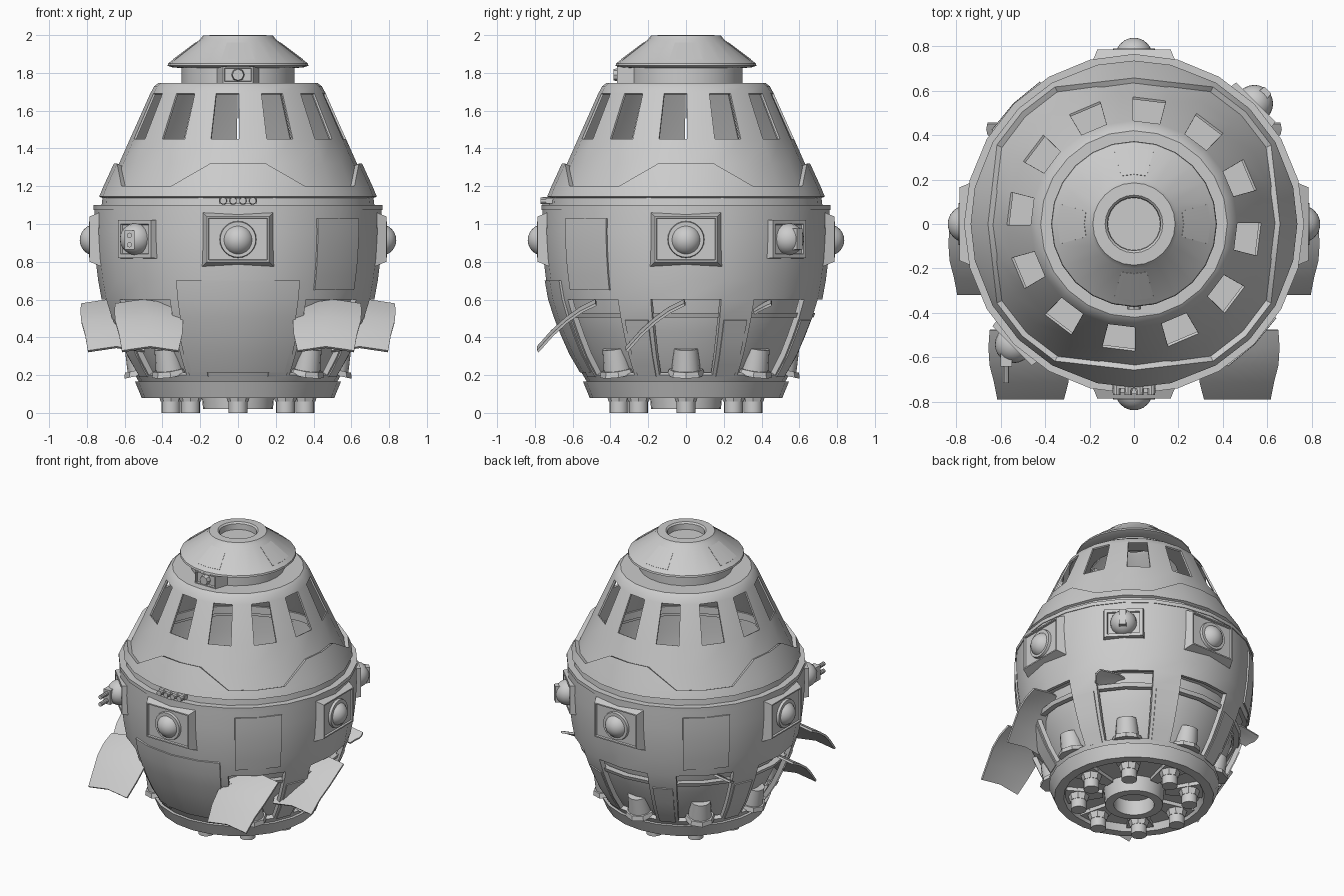
import bpy, bmesh
from math import radians, sin, cos
from mathutils import Matrix, Vector

if "Cube" in bpy.data.objects:
    bpy.data.objects.remove(bpy.data.objects["Cube"])


def finish(name, bm, thick=0, recalc=True, smooth=True):
    bmesh.ops.remove_doubles(bm, verts=bm.verts, dist=1e-5)
    if recalc:
        bmesh.ops.recalc_face_normals(bm, faces=bm.faces)
    me = bpy.data.meshes.new(name)
    bm.to_mesh(me)
    bm.free()
    ob = bpy.data.objects.new(name, me)
    bpy.context.collection.objects.link(ob)
    bpy.ops.object.select_all(action='DESELECT')
    ob.select_set(True)
    bpy.context.view_layer.objects.active = ob
    if thick:
        m = ob.modifiers.new("Thickness", 'SOLIDIFY')
        m.thickness, m.offset = thick, -1
        bpy.ops.object.modifier_apply(modifier=m.name)
    if smooth:
        bpy.ops.object.shade_smooth_by_angle(angle=radians(28))
    return ob


FULL = [15 * i for i in range(25)]


def ring(name, rows, angs=FULL, thick=0, skip=None):
    """Sweep an (r, z) profile round z; angle 0 is the front. rows may be a function of angle."""
    bm = bmesh.new()
    cols = []
    for a in angs:
        prof = rows(a) if callable(rows) else rows
        t = radians(a)
        cols.append([bm.verts.new((r * sin(t), -r * cos(t), z)) for r, z in prof])
    for i in range(len(angs) - 1):
        for j in range(len(cols[0]) - 1):
            if skip and skip(i, j):
                continue
            c, d = cols[i], cols[i + 1]
            bm.faces.new((c[j], d[j], d[j + 1], c[j + 1]))
    bmesh.ops.delete(bm, geom=[v for v in bm.verts if not v.link_faces], context='VERTS')
    return finish(name, bm, thick, recalc=not thick)


def at(a, r, z):
    """Local frame on the hull: x sideways, -y outward, z up."""
    return Matrix.Rotation(radians(a), 4, 'Z') @ Matrix.Translation((0, -r, z))


OUT = Matrix.Rotation(radians(90), 4, 'X')  # turns a z axis outward


def cyl(name, m, r1, r2, h, n=16):
    bm = bmesh.new()
    bmesh.ops.create_cone(bm, cap_ends=True, segments=n, radius1=r1, radius2=r2, depth=h, matrix=m)
    return finish(name, bm)


def ball(name, m, r):
    bm = bmesh.new()
    bmesh.ops.create_uvsphere(bm, u_segments=20, v_segments=12, radius=r, matrix=m @ OUT)
    return finish(name, bm)


def block(name, m, y0, w0, h0, y1, w1, h1, inset=0):
    """Tapered block from y0 (half sizes w0, h0) outward to y1 (w1, h1)."""
    bm = bmesh.new()
    vs = [[bm.verts.new(m @ Vector((sx * w, -y, sz * h))) for sx, sz in ((-1, -1), (1, -1), (1, 1), (-1, 1))]
          for y, w, h in ((y0, w0, h0), (y1, w1, h1))]
    bm.faces.new(vs[0])
    front = bm.faces.new(vs[1])
    for i in range(4):
        k = (i + 1) % 4
        bm.faces.new((vs[0][i], vs[0][k], vs[1][k], vs[1][i]))
    bmesh.ops.recalc_face_normals(bm, faces=bm.faces)
    if inset:
        bmesh.ops.inset_region(bm, faces=[front], thickness=inset, depth=0)
        bmesh.ops.inset_region(bm, faces=[front], thickness=0.004, depth=-0.012)
    return finish(name, bm, smooth=False)


# Lower hull with open bays every 45 degrees (front one closed)
HULL = [(.525, .165), (.545, .2), (.605, .3), (.65, .4), (.69, .5), (.722, .6),
        (.74, .7), (.755, .82), (.762, .95), (.76, 1.085)]
ring("lower_hull", HULL, thick=.03,
     skip=lambda i, j: i % 3 != 1 and 0 < i < 23 and 1 <= j <= 4)
ring("bay_core", [(.46, .16), (.5, .22), (.55, .32), (.6, .43), (.63, .52), (.65, .62), (.72, .635), (0, .635)])
ring("bay_rail", [(.64, .505), (.675, .505), (.685, .53), (.64, .53), (.64, .505)])


def hull_r(z):
    for (r0, z0), (r1, z1) in zip(HULL, HULL[1:]):
        if z <= z1:
            return r0 + (r1 - r0) * (z - z0) / (z1 - z0)
    return HULL[-1][0]


def plate(name, a, half, z0, z1, lift, thick):
    rows = [(hull_r(z) + lift, z) for z in [z0 + (z1 - z0) * k / 5 for k in range(6)]]
    # same facet breaks as the hull, so the plate lies evenly on it
    breaks = sorted({a - half, a + half} | {b for b in range(-45, 361, 15) if abs(b - a) < half})
    return ring(name, rows, breaks, thick)


plate("front_door", 0, 26, .215, .7, .008, .012)
for a in (45, 225):
    plate("side_panel", a, 11.5, .65, 1.03, .006, .012)
for k in range(8):
    plate("rib_panel", 22.5 + 45 * k, 5.5, .19, .49, .005, .01)

# Base ring, plate, centre tube and feet
ring("base_ring", [(0, .125), (.43, .125), (.45, .08), (.51, .08), (.545, .165), (.45, .17), (0, .17)])
ring("centre_tube", [(.13, .13), (.13, .02), (.185, .02), (.195, .13), (.13, .13)])
for k in range(8):
    a = 45 * k
    cyl("foot_nozzle", at(a, .355, .035), .05, .05, .07)
    cyl("foot_collar", at(a, .355, .095), .055, .075, .07, 8)
    block("foot_bracket", at(a, 0, .115), .2, .03, .015, .44, .09, .015)
    # Tilted thruster in each open bay
    if k:
        t = at(a, .52, .275) @ Matrix.Rotation(radians(12), 4, 'X')
        cyl("bay_thruster", t, .078, .065, .14)
        cyl("thruster_flange", t @ Matrix.Translation((0, 0, -.06)), .1, .09, .03, 8)

# Waist bands
ring("waist_ring", [(.7, 1.075), (.765, 1.075), (.765, 1.1), (.7, 1.1), (.7, 1.075)])
ring("waist_band", [(.68, 1.1), (.722, 1.1), (.716, 1.15), (.68, 1.15), (.68, 1.1)])
block("lamp_bar", at(0, 0, 1.123), .68, .1, .014, .74, .1, .014)
for k in range(4):
    cyl("lamp", at(0, .745, 1.123) @ Matrix.Translation((-.078 + .052 * k, 0, 0)) @ OUT, .021, .018, .05, 10)

# Upper hull with twelve windows
ring("upper_hull", [(.715, 1.13), (.682, 1.2), (.63, 1.32), (.572, 1.45), (.465, 1.69), (.443, 1.73),
                    (.42, 1.747), (.28, 1.747)], [15.5 + a for a in FULL], .012,
     skip=lambda i, j: i % 2 == 0 and j == 3)


# Skirt with zigzag upper edge
def skirt_rows(a):
    high = (a + 14) % 90 < 28
    return [(.735, 1.145)] + ([(.712, 1.2), (.657, 1.32)] if high else [(.724, 1.173), (.712, 1.2)])


ring("skirt", skirt_rows, [q + a for q in (0, 90, 180, 270) for a in (-13, 0, 13, 30, 45, 60)] + [347], .03)

# Neck and cap
ring("cap", [(.28, 1.74), (.3, 1.74), (.3, 1.825), (.35, 1.83), (.373, 1.838), (.37, 1.85), (.2, 1.978),
             (.185, 1.998), (.13, 2.0), (.12, 1.99), (.118, 1.95), (0, 1.95)])
for a in (0, 90, 180, 270):
    ring("cap_panel", [(.344, 1.872), (.224, 1.962)], [a - 15, a, a + 15], .008)
block("neck_sensor_box", at(0, 0, 1.79), .25, .12, .046, .365, .08, .045, .012)
cyl("neck_sensor", at(0, .37, 1.79) @ OUT, .035, .03, .03, 8)

# Four framed domes
for a in (0, 90, 180, 270):
    block("dome_frame", at(a, 0, .92), .7, .2, .155, .785, .165, .12, .012)
    cyl("dome_socket", at(a, .775, .918) @ OUT, .1, .094, .03, 24)
    ball("dome", at(a, .755, .915), .083)

# Two diagonal turrets
for a in (-45, 135):
    block("turret_frame", at(a, 0, .92), .68, .14, .105, .775, .125, .1, .03)
    ball("turret_ball", at(a, .765, .92), .085)
block("turret_slot", at(135, 0, .92), .78, .03, .06, .852, .022, .055)
block("gun_block", Matrix.Translation((-.575, 0, .915)), .56, .026, .05, .64, .026, .05)
for z in (.89, .94):
    cyl("gun_barrel", Matrix.Translation((-.575, -.65, z)) @ OUT, .014, .014, .13, 10)


# Raised bay flaps, mirrored left and right
def flap(name, side, dx, y, reach=1):
    bm = bmesh.new()
    rows = []
    for t, x0, x1 in ((0, .36, .65), (.25, .32, .655), (.5, .29, .65), (.75, .295, .63), (1, .315, .615)):
        row = []
        s = t * reach
        for k in range(3):
            u = k / 2
            arc = .022 * (1 - (2 * u - 1) ** 2)
            row.append(bm.verts.new((side * (x0 + (x1 - x0) * u + dx), y - .31 * s,
                                     .58 - .25 * s + .13 * s * (1 - s) + arc)))
        rows.append(row)
    for p, q in zip(rows, rows[1:]):
        for k in range(2):
            bm.faces.new((p[k], p[k + 1], q[k + 1], q[k]))
    finish(name, bm, .014)


for s in (-1, 1):
    flap("front_flap", s, 0, -.48)
    flap("side_flap", s, .18, -.01)
    flap("rear_flap", s, .01, .45, .3)
